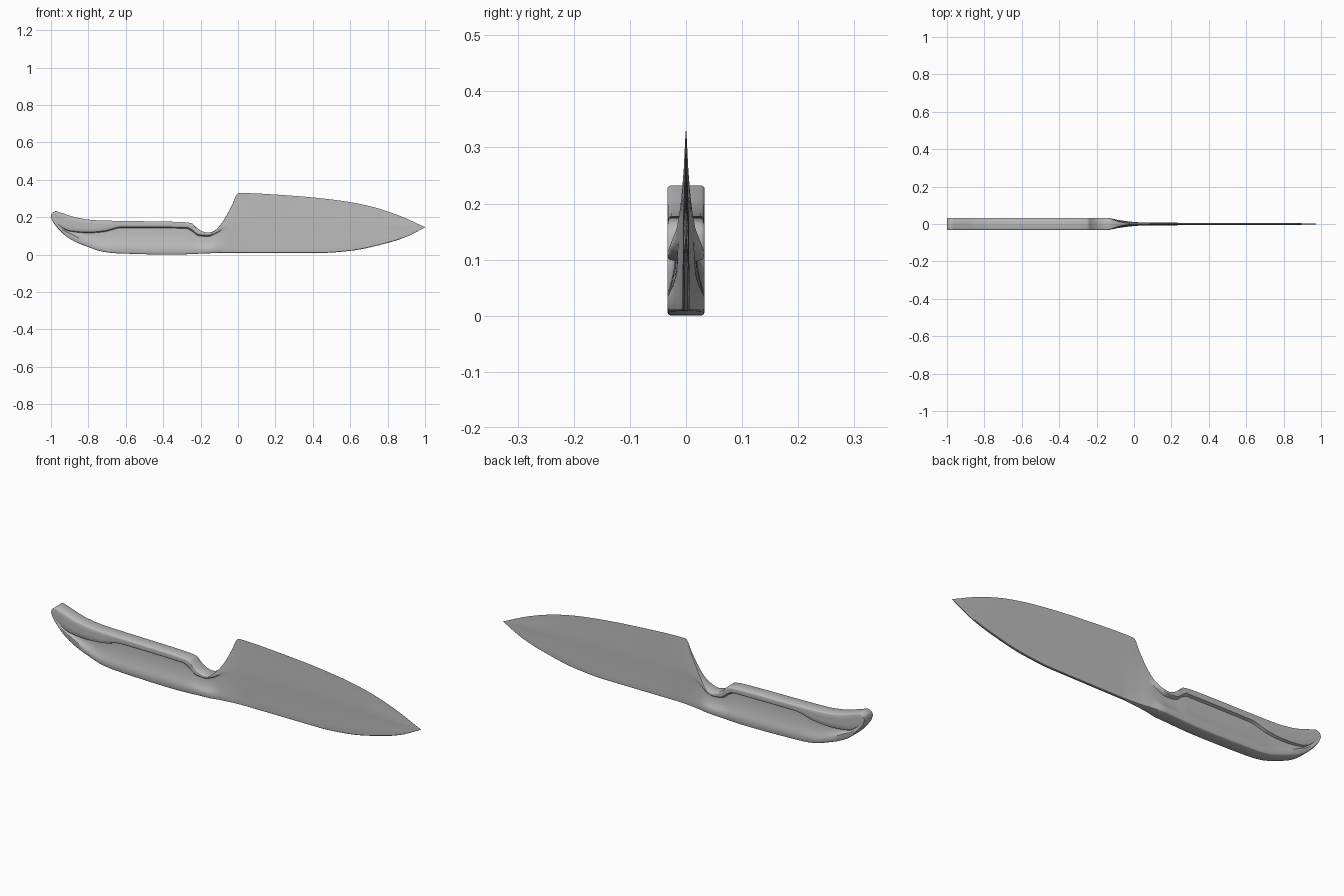
import bpy
import bmesh
import math

default_cube = bpy.data.objects.get("Cube")
if default_cube:
    bpy.data.objects.remove(default_cube, do_unlink=True)


def smooth_curve(points):
    """Return a function through the points, without overshoot."""
    slopes = [(b[1] - a[1]) / (b[0] - a[0]) for a, b in zip(points, points[1:])]
    inner = [2 * s * t / (s + t) if s * t > 0 else 0 for s, t in zip(slopes, slopes[1:])]
    tangents = [slopes[0]] + inner + [slopes[-1]]

    def evaluate(x):
        x = min(max(x, points[0][0]), points[-1][0])
        i = 0
        while i < len(points) - 2 and x > points[i + 1][0]:
            i += 1
        (start, low), (end, high) = points[i], points[i + 1]
        span = end - start
        t = (x - start) / span
        blend = t * t * (3 - 2 * t)
        bend = tangents[i] * t * (1 - t) ** 2 - tangents[i + 1] * t * t * (1 - t)
        return low + (high - low) * blend + bend * span

    return evaluate


# Side outline: upper and lower edges along the length
top_edge = smooth_curve([
    (-1, .207), (-.995, .222), (-.975, .232), (-.95, .225), (-.85, .195), (-.75, .183),
    (-.3, .174), (-.25, .168), (-.22, .143), (-.19, .124), (-.16, .118), (-.13, .126),
    (-.1, .152), (-.07, .195), (-.03, .27), (-.006, .322), (.004, .329),
    (.3, .314), (.55, .288), (.7, .26), (.85, .213), (1, .147)])
bottom_edge = smooth_curve([
    (-1, .203), (-.99, .175), (-.9, .085), (-.8, .04), (-.72, .015), (-.65, .007),
    (-.35, 0), (-.1, .008), (.45, .009), (.6, .02), (.8, .062), (.9, .095), (1, .145)])

# Grip recess: overhanging ledge above, soft crease below
ledge_line = smooth_curve([
    (-1, .206), (-.97, .172), (-.9, .128), (-.8, .12), (-.72, .126), (-.62, .148),
    (-.28, .145), (-.25, .132), (-.21, .104), (-.16, .1), (-.12, .115), (-.07, .145), (0, .16), (.3, .16), (1, .146)])
crease_line = smooth_curve([
    (-1, .2045), (-.97, .162), (-.88, .105), (-.8, .068), (-.72, .043), (-.4, .036),
    (-.1, .036), (.4, .036), (.8, .085), (1, .1455)])

# Half thicknesses along the length
rim_width = smooth_curve([(-1, .033), (-.15, .033), (-.12, .028), (-.09, .016), (-.05, .007), (0, .001), (1, .0005)])
lip_width = smooth_curve([(-1, .033), (-.16, .033), (-.12, .028), (-.08, .016), (0, .009), (.1, .0065), (.8, .005), (1, .0005)])
floor_width = smooth_curve([(-1, .033), (-.97, .032), (-.9, .022), (-.8, .018), (-.1, .015), (0, .009), (.1, .0065), (.8, .005), (1, .0005)])
base_width = smooth_curve([(-1, .033), (-.15, .033), (-.08, .021), (0, .011), (.07, .007), (.8, .006), (1, .0005)])


def half_section(x):
    """Points (half thickness, height) from the bottom to the top at one station."""
    low, high = bottom_edge(x), top_edge(x)
    height = high - low
    ledge = min(max(ledge_line(x), low + height * .3), high - height * .08)
    crease = min(max(crease_line(x), low + height * .08), ledge - height * .1)
    rim, lip, floor, base = (f(x) for f in (rim_width, lip_width, floor_width, base_width))
    bevel = min(.006, height * .06)
    lip_gap = min(.005, height * .03)
    rows = [(base - min(bevel, base * .5), low),
            (base - bevel * base / .1, low + bevel * .4),
            (base, low + bevel)]
    # Concave fillet rising from the crease into the recess floor
    rows.append((base, crease - height * .01))
    depth = base - floor
    for t in (.12, .25, .45, .7, .9):
        rows.append((floor + depth * (1 - t) ** 2.2, crease + (ledge - lip_gap - crease) * t))
    rows.append((floor, ledge - lip_gap))
    rows.append((floor + (lip - floor) * .8, ledge))
    rows.append((lip, ledge + lip_gap))
    for t in (.35, .7):
        z = ledge + lip_gap + (high - bevel - ledge - lip_gap) * t
        rows.append((lip + (rim - lip) * t, z))
    rows.append((rim, high - bevel))
    rows.append((rim - bevel * rim / .1, high - bevel * .4))
    rows.append((rim - min(bevel, rim * .5), high))
    return rows


def stations():
    """Lengthwise stations, crowded at the butt and around the neck."""
    butt = [-1 + .06 * (1 - math.cos(math.pi / 2 * i / 14)) for i in range(14)]
    grip = [-.94 + .64 * i / 50 for i in range(50)]
    neck = [-.3 + .42 * i / 84 for i in range(84)]
    blade = [.12 + .88 * i / 50 for i in range(51)]
    return butt + grip + neck + blade


# Skin the closed sections into one body
bm = bmesh.new()
rings = []
for x in stations():
    half = half_section(x)
    loop = [(y, z) for y, z in half] + [(-y, z) for y, z in reversed(half)]
    rings.append([bm.verts.new((x, y, z)) for y, z in loop])
for ring, following in zip(rings, rings[1:]):
    for i in range(len(ring)):
        j = (i + 1) % len(ring)
        bm.faces.new((ring[i], following[i], following[j], ring[j]))
bm.faces.new(rings[0])
bm.faces.new(rings[-1])
bmesh.ops.recalc_face_normals(bm, faces=bm.faces)
mesh = bpy.data.meshes.new("knife_body")
bm.to_mesh(mesh)
bm.free()
knife = bpy.data.objects.new("knife_body", mesh)
bpy.context.collection.objects.link(knife)

# One plain grey for blade and handle
grey = bpy.data.materials.new("plain_grey")
grey.use_nodes = True
grey.diffuse_color = (.5, .5, .5, 1)
grey.node_tree.nodes["Principled BSDF"].inputs["Base Color"].default_value = (.5, .5, .5, 1)
mesh.materials.append(grey)

bpy.ops.object.select_all(action="DESELECT")
knife.select_set(True)
bpy.context.view_layer.objects.active = knife
bpy.ops.object.shade_smooth_by_angle(angle=math.radians(35))
